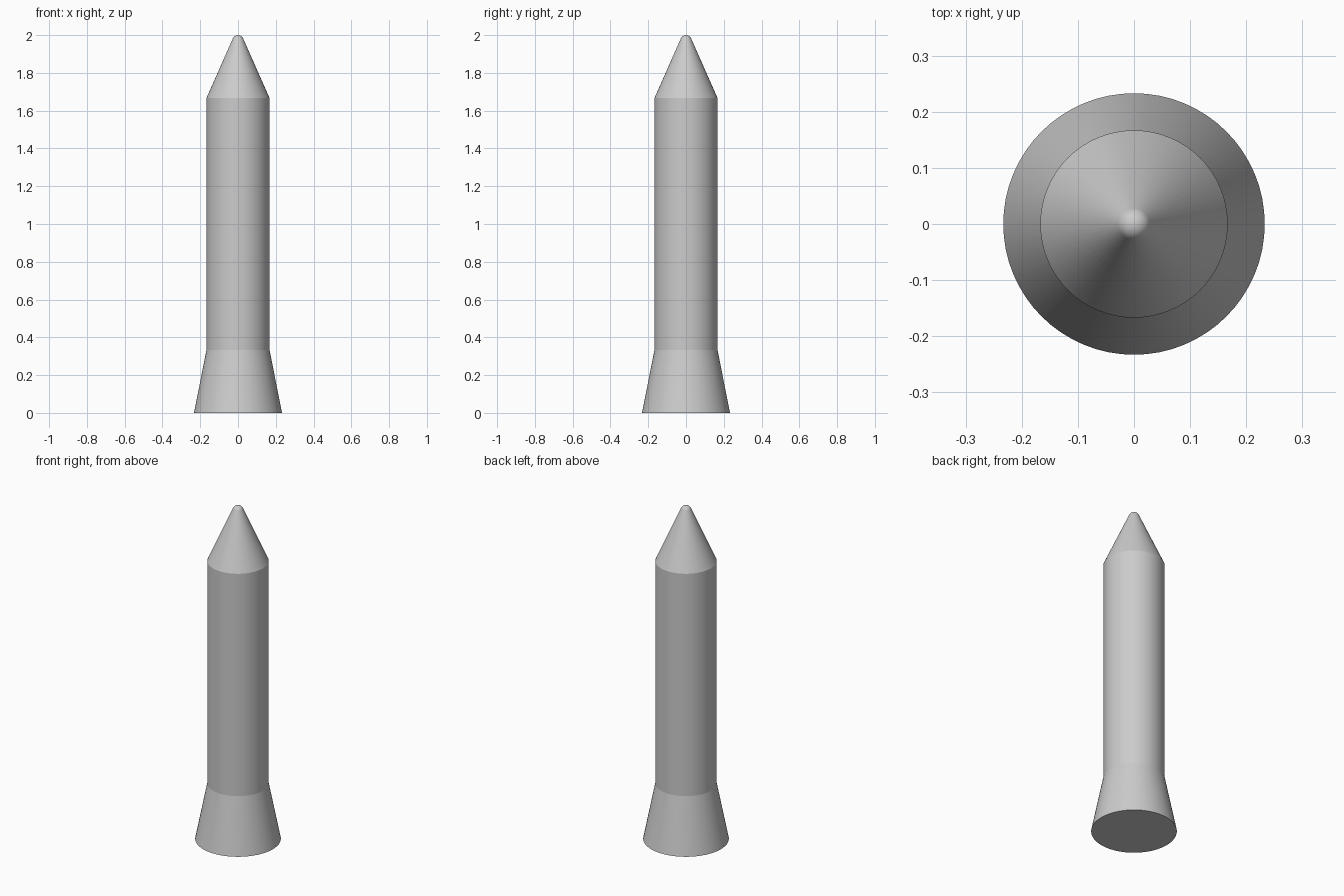
import bpy, bmesh, math

if "Cube" in bpy.data.objects:
    bpy.data.objects.remove(bpy.data.objects["Cube"], do_unlink=True)

grey = bpy.data.materials.new("light_grey")
grey.use_nodes = True
colour = (0.6, 0.6, 0.6, 1)
grey.diffuse_color = colour
grey.node_tree.nodes["Principled BSDF"].inputs["Base Color"].default_value = colour

SIDES = 64
BODY_R = 0.167
FLARE_TOP, BODY_TOP = 0.333, 1.667
TIP_R = 0.03


def revolve(name, profile, cap_bottom=False):
    """Spin a (radius, height) profile around the z axis."""
    bm = bmesh.new()
    verts = [bm.verts.new((r, 0, z)) for r, z in profile]
    edges = [bm.edges.new(pair) for pair in zip(verts, verts[1:])]
    bmesh.ops.spin(bm, geom=verts + edges, cent=(0, 0, 0), axis=(0, 0, 1),
                   angle=math.tau, steps=SIDES, use_duplicate=False)
    bmesh.ops.remove_doubles(bm, verts=bm.verts, dist=0.0001)
    if cap_bottom:
        low = profile[0][1]
        rim = [e for e in bm.edges
               if e.is_boundary and all(abs(v.co.z - low) < 0.0001 for v in e.verts)]
        bmesh.ops.edgeloop_fill(bm, edges=rim)
    bmesh.ops.recalc_face_normals(bm, faces=bm.faces)
    # Open shells: make sure the side walls face outward
    wall = max(bm.faces, key=lambda f: f.calc_center_median().xy.length)
    if wall.normal.xy.dot(wall.calc_center_median().xy) < 0:
        bmesh.ops.reverse_faces(bm, faces=bm.faces)
    mesh = bpy.data.meshes.new(name)
    bm.to_mesh(mesh)
    bm.free()
    mesh.materials.append(grey)
    obj = bpy.data.objects.new(name, mesh)
    bpy.context.collection.objects.link(obj)
    bpy.ops.object.select_all(action="DESELECT")
    obj.select_set(True)
    bpy.context.view_layer.objects.active = obj
    bpy.ops.object.shade_smooth_by_angle(angle=math.radians(35))
    return obj


# Flared skirt with a closed base
revolve("flared_base", [(0.233, 0), (BODY_R, FLARE_TOP)], cap_bottom=True)

# Straight body tube
revolve("body_tube", [(BODY_R, FLARE_TOP), (BODY_R, BODY_TOP)])

# Nose cone, ending in a small rounded tip tangent to its side
start = math.radians(24)
arc = [start + (math.pi / 2 - start) * i / 8 for i in range(9)]
tip = [(TIP_R * math.cos(a), 2 - TIP_R + TIP_R * math.sin(a)) for a in arc]
revolve("nose_cone", [(BODY_R, BODY_TOP), tip[0]])
revolve("nose_tip", tip)
